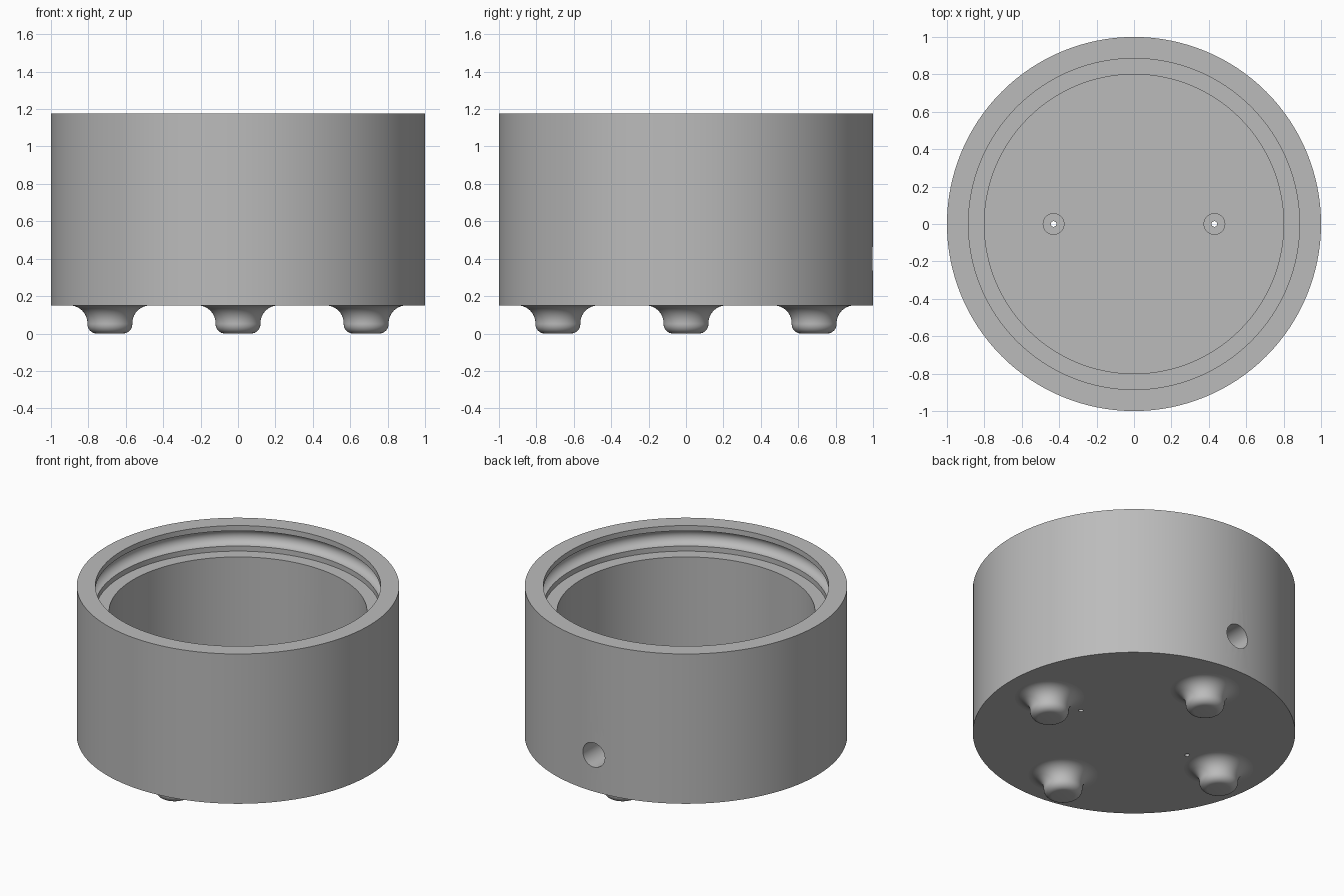
import bpy
import math

cube = bpy.data.objects.get("Cube")
if cube:
    bpy.data.objects.remove(cube, do_unlink=True)

grey = bpy.data.materials.new("plain grey")
grey.use_nodes = True
colour = (0.5, 0.5, 0.5, 1)
grey.diffuse_color = colour
grey.node_tree.nodes["Principled BSDF"].inputs["Base Color"].default_value = colour


def lathe(name, profile, steps, location=(0, 0, 0), closed=False):
    """Turn an (r, z) profile, listed bottom centre > outside > top, about z."""
    verts, rings = [], []
    for r, z in profile:
        start = len(verts)
        if r == 0:
            verts.append((0, 0, z))
            rings.append([start] * steps)
        else:
            for i in range(steps):
                a = math.tau * i / steps
                verts.append((r * math.cos(a), r * math.sin(a), z))
            rings.append(list(range(start, start + steps)))
    pairs = list(zip(rings, rings[1:]))
    if closed:
        pairs.append((rings[-1], rings[0]))
    faces = []
    for low, high in pairs:
        for i in range(steps):
            j = (i + 1) % steps
            face = list(dict.fromkeys((low[i], low[j], high[j], high[i])))
            faces.append(face)
    mesh = bpy.data.meshes.new(name)
    mesh.from_pydata(verts, [], faces)
    mesh.materials.append(grey)
    obj = bpy.data.objects.new(name, mesh)
    obj.location = location
    bpy.context.collection.objects.link(obj)
    return obj


def smooth(obj):
    bpy.ops.object.select_all(action="DESELECT")
    obj.select_set(True)
    bpy.context.view_layer.objects.active = obj
    bpy.ops.object.shade_smooth_by_angle(angle=math.radians(35))


def drill(target, name, radius, depth, location, rotation=(0, 0, 0)):
    """Cut a round hole through the target and remove the cutter."""
    bpy.ops.mesh.primitive_cylinder_add(vertices=48, radius=radius, depth=depth,
                                        location=location, rotation=rotation)
    cutter = bpy.context.object
    cutter.name = name
    cutter.hide_render = True
    cutter.data.materials.append(grey)
    mod = target.modifiers.new(name, "BOOLEAN")
    mod.operation = "DIFFERENCE"
    mod.solver = "EXACT"
    mod.object = cutter
    bpy.context.view_layer.objects.active = target
    bpy.ops.object.modifier_apply(modifier=mod.name)
    bpy.data.objects.remove(cutter, do_unlink=True)


def arc(r, z, radius, start, end, steps):
    """Points on a circular arc in the (r, z) plane, angles in degrees."""
    angles = [math.radians(start + (end - start) * i / steps) for i in range(steps + 1)]
    return [(r + radius * math.cos(a), z + radius * math.sin(a)) for a in angles]


BASE, TOP, FLOOR, LEDGE = 0.15, 1.175, 0.25, 1.0
POST_X = 0.43

# Cup: outer wall, rim, rounded seal groove, ledge, inner wall and floor
groove = arc(0.885, 1.087, 0.052, 90, -90, 14)
cup = lathe("cup_body",
            [(0, BASE), (1, BASE), (1, TOP), (0.885, TOP)] + groove
            + [(0.885, LEDGE), (0.8, LEDGE), (0.8, FLOOR), (0, FLOOR)], 128)

# Cable hole through the back wall, pilot holes through the floor
drill(cup, "cable_hole", 0.083, 0.5, (0, 0.95, 0.4), (math.pi / 2, 0, 0))
for side in (-1, 1):
    drill(cup, "pilot_hole", 0.015, 0.4, (side * POST_X, 0, 0.2))
smooth(cup)

# Screw posts on the floor
for side, label in ((-1, "right"), (1, "left")):
    post = lathe(label + "_screw_post",
                 [(0.015, FLOOR), (0.058, FLOOR), (0.058, 0.38), (0.015, 0.38)],
                 48, (side * POST_X, 0, 0), closed=True)
    smooth(post)

# Feet: rounded tip flaring into the underside
foot_profile = ([(0, 0)] + arc(0.07, 0.05, 0.05, -90, 0, 8)
                + arc(0.215, 0.055, 0.095, 180, 90, 10))
for i, label in enumerate(("left", "back", "right", "front")):
    a = i * math.pi / 2
    foot = lathe(label + "_foot", foot_profile, 48,
                 (0.685 * math.cos(a), 0.685 * math.sin(a), 0))
    smooth(foot)
